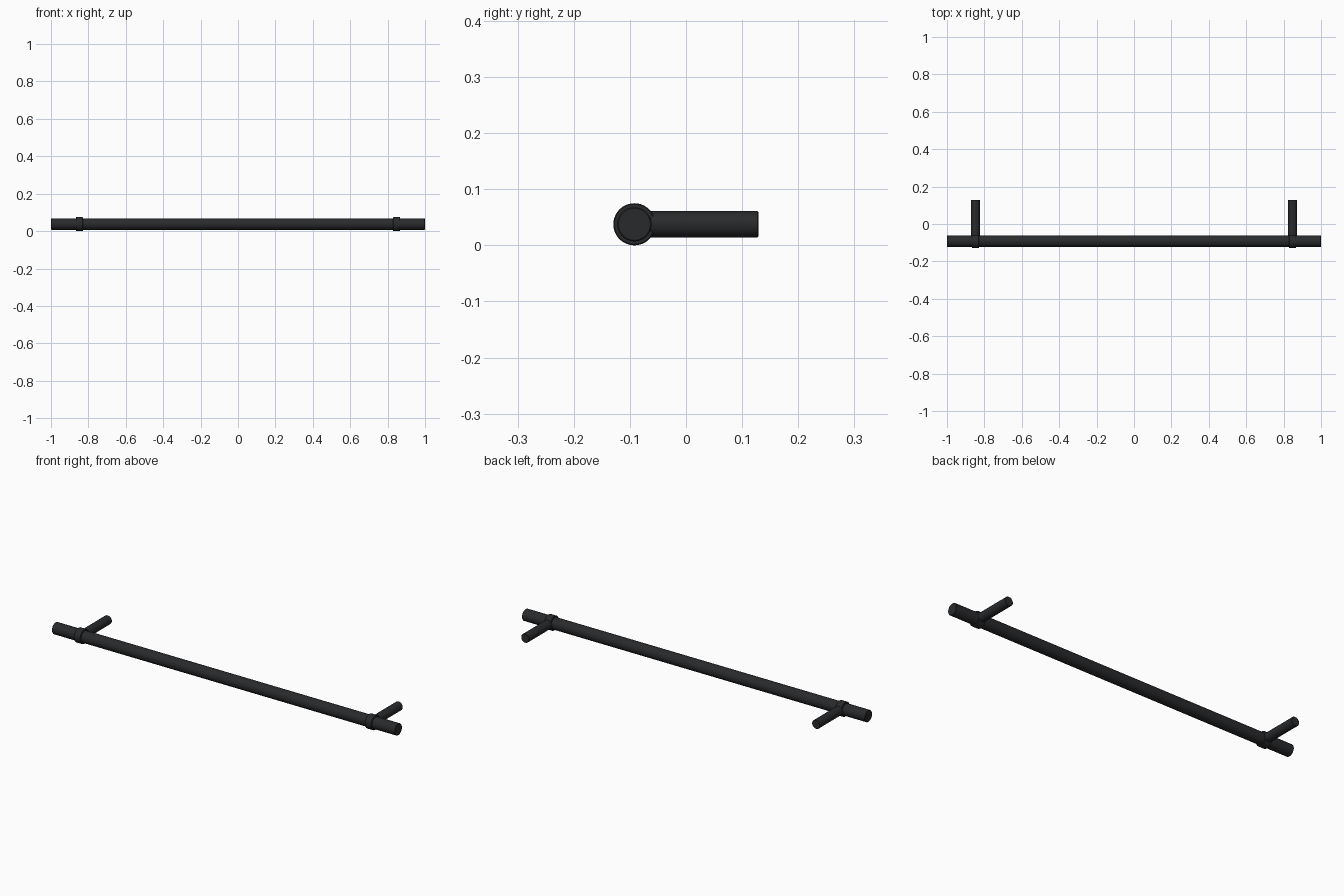
import bpy, bmesh, math
from mathutils import Matrix, Vector

if "Cube" in bpy.data.objects:
    bpy.data.objects.remove(bpy.data.objects["Cube"])

SEG = 64
AXIS_Y, AXIS_Z = -0.092, 0.0375   # centre line of the grip bar
POST_X = 0.848

black = bpy.data.materials.new("matte_black")
black.diffuse_color = (0.022, 0.023, 0.025, 1)
black.use_nodes = True
black.node_tree.nodes["Principled BSDF"].inputs["Base Color"].default_value = black.diffuse_color


def lathe(name, profile, axis, location, ring=False):
    """Revolve (radius, height) points about an axis; capped rod or closed ring."""
    bm = bmesh.new()
    loops = [[bm.verts.new((r * math.cos(2 * math.pi * i / SEG),
                            r * math.sin(2 * math.pi * i / SEG), h))
              for i in range(SEG)] for r, h in profile]
    pairs = list(zip(loops, loops[1:]))
    if ring:
        pairs.append((loops[-1], loops[0]))
    for a, b in pairs:
        for i in range(SEG):
            j = (i + 1) % SEG
            bm.faces.new((a[i], a[j], b[j], b[i]))
    if not ring:
        bm.faces.new(loops[0])
        bm.faces.new(loops[-1])
    rot = Vector((0, 0, 1)).rotation_difference(Vector(axis)).to_matrix().to_4x4()
    bm.transform(Matrix.Translation(location) @ rot)
    bmesh.ops.recalc_face_normals(bm, faces=bm.faces[:])
    mesh = bpy.data.meshes.new(name)
    bm.to_mesh(mesh)
    bm.free()
    mesh.materials.append(black)
    obj = bpy.data.objects.new(name, mesh)
    bpy.context.collection.objects.link(obj)
    bpy.ops.object.select_all(action='DESELECT')
    obj.select_set(True)
    bpy.context.view_layer.objects.active = obj
    bpy.ops.object.shade_smooth_by_angle(angle=math.radians(30))
    return obj


def rod(r, h0, h1, c):
    """Cylinder profile with small chamfers of size c."""
    return [(r - c, h0), (r, h0 + c), (r, h1 - c), (r - c, h1)]


# Long grip bar
lathe("grip_bar", rod(0.0305, -1, 1, 0.002), (1, 0, 0), (0, AXIS_Y, AXIS_Z))

for side, label in ((-1, "left"), (1, "right")):
    x = side * POST_X
    # Collar sleeve around the bar
    collar = [(0.030, -0.019)] + rod(0.0375, -0.019, 0.019, 0.002) + [(0.030, 0.019)]
    lathe(label + "_collar", collar, (1, 0, 0), (x, AXIS_Y, AXIS_Z), ring=True)
    # Mounting post running back to the door
    lathe(label + "_post", rod(0.0235, -0.064, 0.129, 0.002), (0, 1, 0), (x, 0, AXIS_Z))
